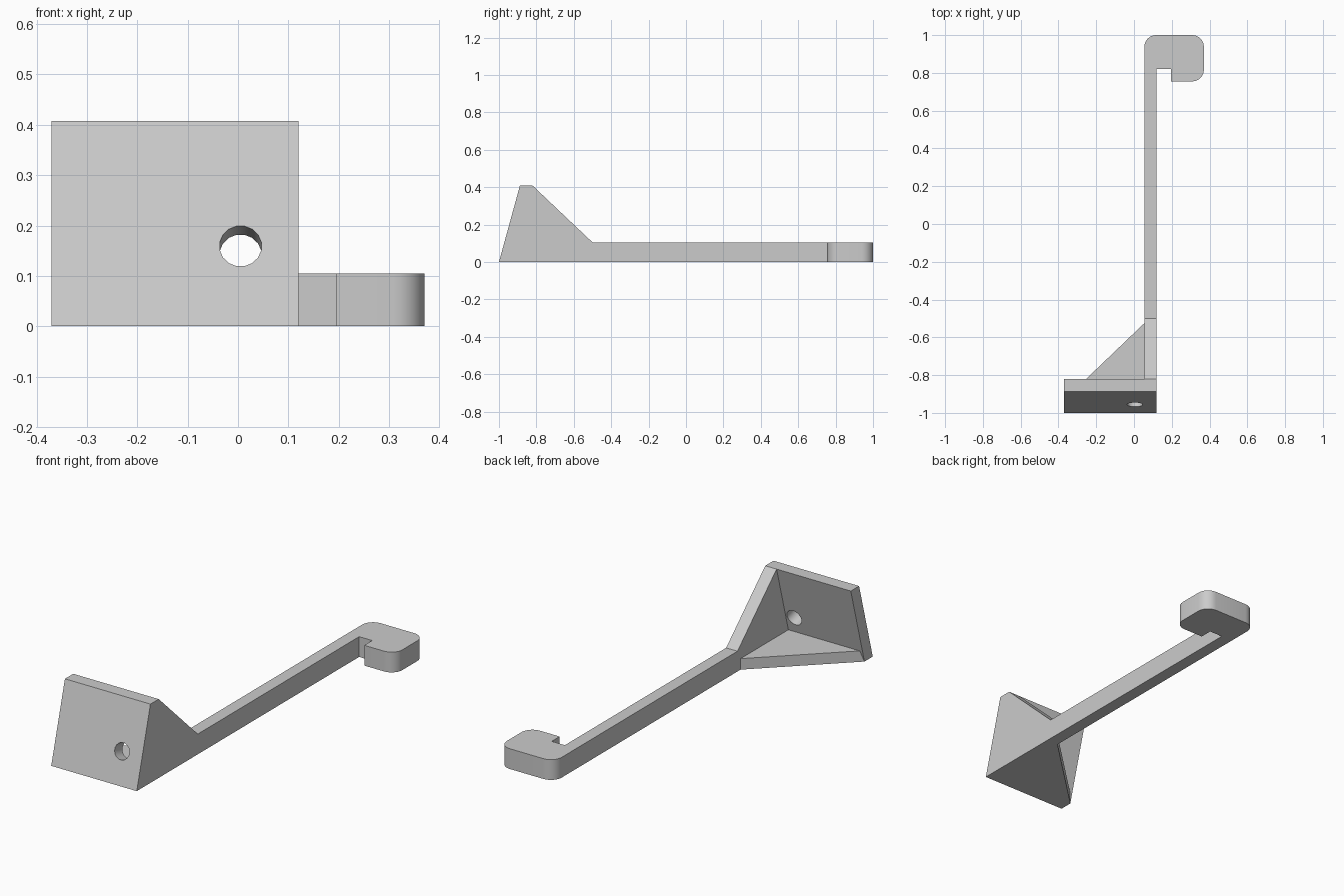
import bpy, bmesh, math
from mathutils import Matrix, Vector

cube = bpy.data.objects.get("Cube")
if cube:
    bpy.data.objects.remove(cube, do_unlink=True)

GREY = (0.6, 0.6, 0.6, 1)
grey = bpy.data.materials.new("plain grey")
grey.use_nodes = True
grey.diffuse_color = GREY
grey.node_tree.nodes["Principled BSDF"].inputs["Base Color"].default_value = GREY

# Shared dimensions
LEFT, RIGHT = -0.37, 0.12      # plate ends
BAR_X = 0.055                  # inner face of the bar
BAR_H = 0.105
TOP = 0.408
FOOT, HEAD = -1.0, -0.888      # front face of the plate at bottom and top
THICK = 0.068                  # plate thickness along y
KNEE = -0.5                    # where the gusset meets the bar


def prism(name, points, offset):
    """Closed solid from a planar outline pushed along an offset vector."""
    bm = bmesh.new()
    face = bm.faces.new([bm.verts.new(p) for p in points])
    pushed = bmesh.ops.extrude_face_region(bm, geom=[face])["geom"]
    bmesh.ops.translate(bm, vec=Vector(offset),
                        verts=[v for v in pushed if isinstance(v, bmesh.types.BMVert)])
    bmesh.ops.recalc_face_normals(bm, faces=bm.faces)
    mesh = bpy.data.meshes.new(name)
    bm.to_mesh(mesh)
    bm.free()
    obj = bpy.data.objects.new(name, mesh)
    bpy.context.collection.objects.link(obj)
    mesh.materials.append(grey)
    return obj


def corner(cx, cy, radius, start, steps=8):
    """Quarter arc running clockwise from the start angle in degrees."""
    angles = [math.radians(start - 90 * i / steps) for i in range(steps + 1)]
    return [(cx + radius * math.cos(a), cy + radius * math.sin(a)) for a in angles]


# Bar with the rounded hook at its far end
R = 0.062
tip, low = 0.37, 0.755
outline = [(RIGHT, KNEE), (BAR_X, KNEE)]
outline += corner(BAR_X + R, 1 - R, R, 180)
outline += corner(tip - R, 1 - R, R, 90)
outline += corner(tip - R, low + R, R, 0)
outline += [(0.195, low), (0.195, 0.82), (RIGHT, 0.82)]
arm = prism("hook_arm", [(x, y, 0) for x, y in outline], (0, 0, BAR_H))

# Leaning plate
side = [(FOOT, 0), (FOOT + THICK, 0), (HEAD + THICK, TOP), (HEAD, TOP)]
plate = prism("leaning_plate", [(LEFT, y, z) for y, z in side], (RIGHT - LEFT, 0, 0))

# Upright gusset behind the plate, in line with the bar
side = [(FOOT + THICK, 0), (KNEE, 0), (KNEE, BAR_H), (HEAD + THICK, TOP)]
prism("upright_gusset", [(BAR_X, y, z) for y, z in side], (RIGHT - BAR_X, 0, 0))

# Flat triangular gusset on the floor
flat = [(BAR_X, -0.525), (LEFT, FOOT + THICK), (BAR_X, FOOT + THICK)]
prism("floor_gusset", [(x, y, 0) for x, y in flat], (0, 0, 0.057))

# Screw hole drilled square to the plate
lean = math.atan2(HEAD - FOOT, TOP)
bm = bmesh.new()
bmesh.ops.create_cone(bm, cap_ends=True, segments=16, radius1=0.042, radius2=0.042, depth=0.4,
                      matrix=Matrix.Rotation(math.pi / 16, 4, "Z"))
hole_mesh = bpy.data.meshes.new("hole_cutter")
bm.to_mesh(hole_mesh)
bm.free()
cutter = bpy.data.objects.new("hole_cutter", hole_mesh)
bpy.context.collection.objects.link(cutter)
hole_z = 0.159
cutter.location = (0.005, FOOT + hole_z * math.tan(lean), hole_z)
cutter.rotation_euler = (math.pi / 2 - lean, 0, 0)
cutter.hide_render = True
bpy.context.view_layer.update()

cut = plate.modifiers.new("screw hole", "BOOLEAN")
cut.operation = "DIFFERENCE"
cut.solver = "EXACT"
cut.object = cutter
bpy.context.view_layer.objects.active = plate
plate.select_set(True)
bpy.ops.object.modifier_apply(modifier=cut.name)
bpy.data.objects.remove(cutter, do_unlink=True)

# Smooth the rounded corners and the hole, keep the edges crisp
arm.select_set(True)
bpy.ops.object.shade_smooth_by_angle(angle=math.radians(30))
